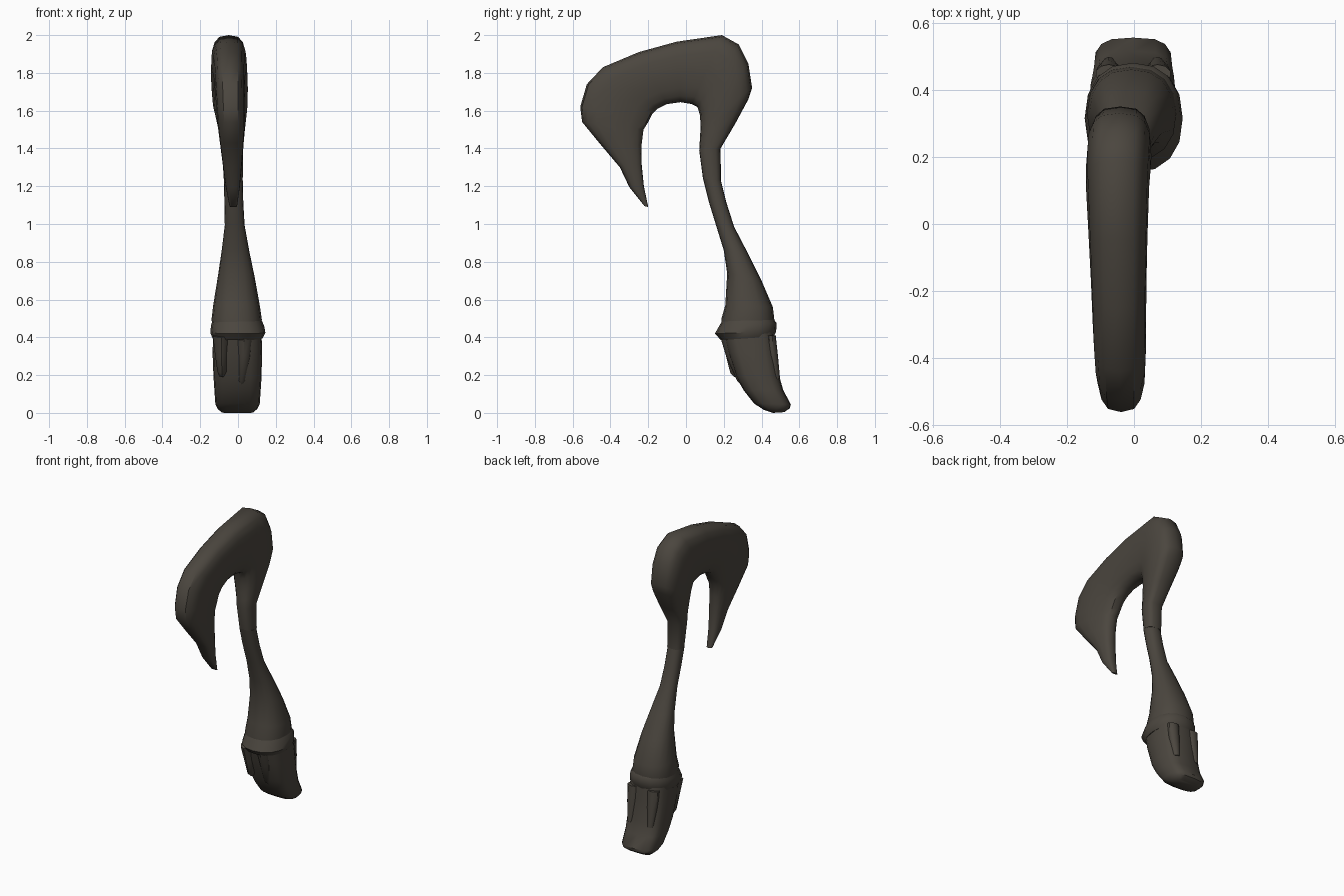
import bpy, bmesh, math
from mathutils import Vector

mat = bpy.data.materials.new("dark brown grey")
mat.diffuse_color = (0.07, 0.061, 0.049, 1)


def loft(name, rows, power=2.5, taper=1.0, n=16, angle=40):
    """Skin superellipse rings; row = outer y,z, inner y,z, left x, right x."""
    bm = bmesh.new()
    rings = []
    for oy, oz, iy, iz, xl, xr in rows:
        xc, hw = (xl + xr) / 2, (xr - xl) / 2
        outer, inner = Vector((xc, oy, oz)), Vector((xc, iy, iz))
        mid, half = (outer + inner) / 2, (outer - inner) / 2
        ring = []
        for k in range(n):
            a = 2 * math.pi * k / n
            c, s = math.cos(a), math.sin(a)
            u = math.copysign(abs(c) ** (2 / power), c)
            v = math.copysign(abs(s) ** (2 / power), s)
            w = hw * v * (1 - (1 - taper) * max(0, -u))
            ring.append(bm.verts.new(mid + half * u + Vector((w, 0, 0))))
        rings.append(ring)
    for a, b in zip(rings, rings[1:]):
        for k in range(n):
            j = (k + 1) % n
            bm.faces.new((a[k], a[j], b[j], b[k]))
    bm.faces.new(rings[0])
    bm.faces.new(rings[-1])
    bmesh.ops.recalc_face_normals(bm, faces=bm.faces)
    me = bpy.data.meshes.new(name)
    bm.to_mesh(me)
    bm.free()
    me.materials.append(mat)
    ob = bpy.data.objects.new(name, me)
    bpy.context.collection.objects.link(ob)
    bpy.ops.object.select_all(action='DESELECT')
    ob.select_set(True)
    bpy.context.view_layer.objects.active = ob
    bpy.ops.object.shade_smooth_by_angle(angle=math.radians(angle))
    return ob


# Hooked upper blade, from its tip over the crown to the narrow neck
loft("hooked_blade", [
    (-0.22, 1.095, -0.20, 1.09, -0.045, -0.005),
    (-0.30, 1.195, -0.223, 1.20, -0.065, 0.01),
    (-0.35, 1.30, -0.235, 1.32, -0.08, 0.02),
    (-0.46, 1.43, -0.235, 1.42, -0.095, 0.03),
    (-0.55, 1.54, -0.225, 1.50, -0.107, 0.035),
    (-0.56, 1.62, -0.20, 1.54, -0.112, 0.035),
    (-0.525, 1.74, -0.18, 1.58, -0.118, 0.036),
    (-0.44, 1.83, -0.15, 1.61, -0.123, 0.036),
    (-0.25, 1.91, -0.10, 1.635, -0.128, 0.037),
    (-0.05, 1.965, -0.03, 1.645, -0.135, 0.04),
    (0.19, 2.0, 0.03, 1.635, -0.143, 0.045),
    (0.28, 1.95, 0.06, 1.62, -0.143, 0.05),
    (0.33, 1.85, 0.073, 1.58, -0.14, 0.052),
    (0.35, 1.72, 0.077, 1.53, -0.132, 0.05),
    (0.33, 1.66, 0.076, 1.49, -0.12, 0.045),
    (0.26, 1.53, 0.073, 1.44, -0.10, 0.035),
    (0.183, 1.40, 0.07, 1.39, -0.085, 0.027),
    (0.185, 1.23, 0.09, 1.24, -0.075, 0.025),
], power=3.0, taper=0.8)

# Slim shank flaring down to the collar
loft("shank", [
    (0.185, 1.23, 0.09, 1.24, -0.075, 0.025),
    (0.215, 1.11, 0.12, 1.12, -0.072, 0.028),
    (0.255, 0.985, 0.157, 1.0, -0.07, 0.035),
    (0.325, 0.85, 0.20, 0.86, -0.087, 0.06),
    (0.40, 0.70, 0.218, 0.74, -0.107, 0.088),
    (0.46, 0.56, 0.208, 0.57, -0.132, 0.116),
    (0.468, 0.49, 0.188, 0.50, -0.14, 0.126),
    (0.46, 0.42, 0.19, 0.41, -0.13, 0.12),
], power=2.3)

# Raised collar
loft("collar", [
    (0.465, 0.495, 0.19, 0.485, -0.135, 0.125),
    (0.48, 0.475, 0.17, 0.45, -0.143, 0.138),
    (0.477, 0.43, 0.153, 0.42, -0.147, 0.145),
    (0.465, 0.405, 0.185, 0.385, -0.135, 0.13),
], power=2.3)

# Hoof with the toe swept backward
loft("hoof", [
    (0.465, 0.43, 0.20, 0.40, -0.13, 0.125),
    (0.475, 0.33, 0.222, 0.32, -0.135, 0.127),
    (0.492, 0.20, 0.265, 0.19, -0.13, 0.125),
    (0.515, 0.12, 0.305, 0.12, -0.125, 0.12),
    (0.555, 0.045, 0.36, 0.05, -0.12, 0.115),
    (0.55, 0.025, 0.41, 0.017, -0.108, 0.102),
    (0.52, 0.004, 0.46, 0.0, -0.085, 0.08),
], power=3.2)

# Pair of pointed folds hanging below the collar
for side, x0, x1, tx, tz, ty in (("left", -0.135, -0.04, -0.085, 0.19, 0.245),
                                 ("right", -0.02, 0.085, 0.02, 0.15, 0.28)):
    loft(side + "_fold", [
        (0.30, 0.42, 0.182, 0.40, x0, x1),
        (0.31, 0.31, 0.212, 0.30, x0 + 0.012, x1 - 0.012),
        (0.31, tz + 0.04, ty - 0.01, tz + 0.02, tx - 0.025, tx + 0.025),
        (0.31, tz + 0.01, ty + 0.01, tz, tx - 0.012, tx + 0.012),
    ], power=2.0, n=10)

# Low ridges down the rear wall of the hoof
for side, x in (("left", -0.075), ("right", 0.07)):
    loft(side + "_rear_ridge", [
        (0.475, 0.41, 0.42, 0.41, x - 0.04, x + 0.04),
        (0.487, 0.30, 0.43, 0.30, x - 0.035, x + 0.035),
        (0.498, 0.18, 0.45, 0.18, x - 0.02, x + 0.02),
    ], power=2.0, n=10)
